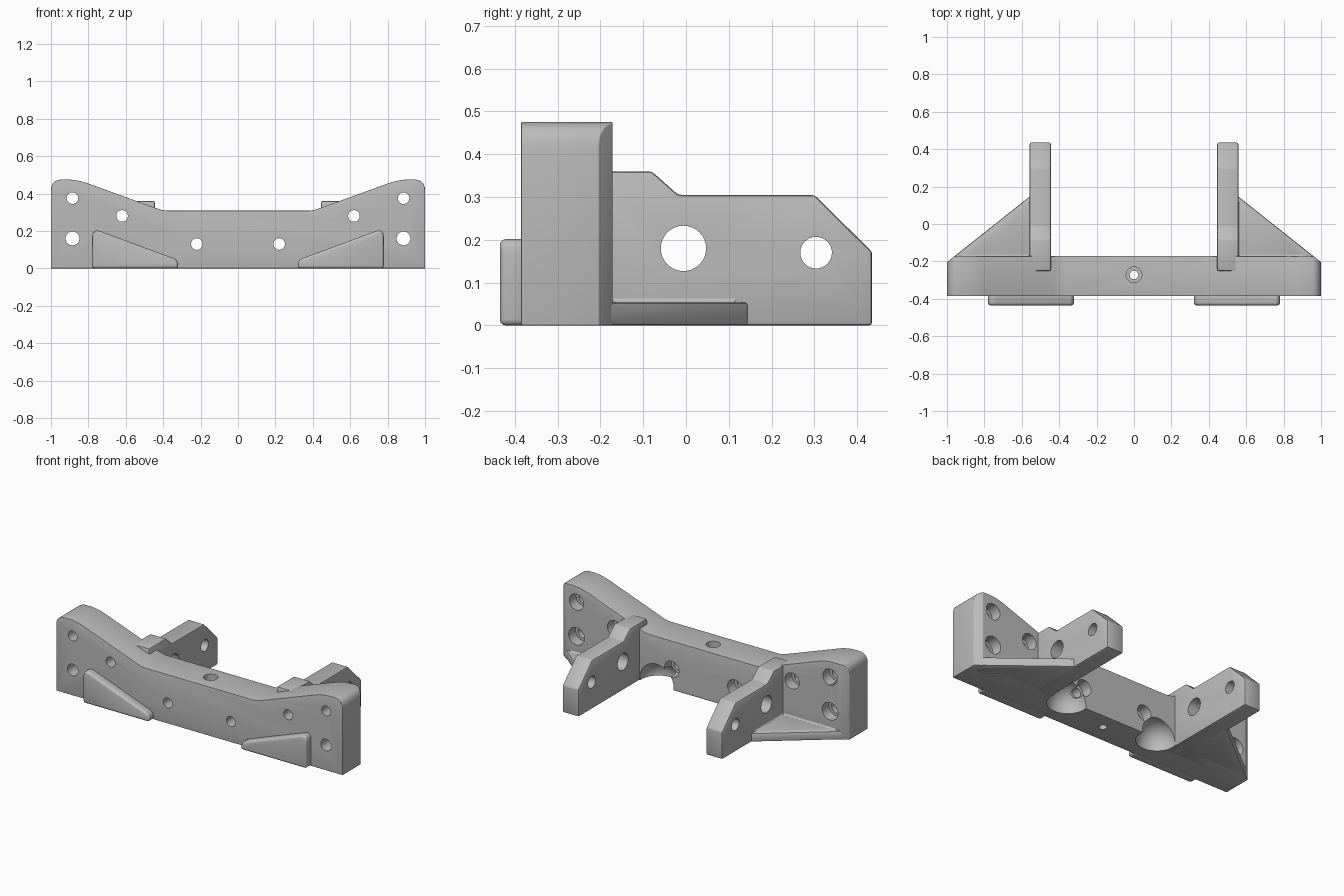
import bpy, bmesh, math
from mathutils import Vector, Matrix

if "Cube" in bpy.data.objects:
    bpy.data.objects.remove(bpy.data.objects["Cube"], do_unlink=True)

GREY = (0.5, 0.5, 0.5, 1)
mat = bpy.data.materials.new("plain grey")
mat.use_nodes = True
mat.diffuse_color = GREY
mat.node_tree.nodes["Principled BSDF"].inputs["Base Color"].default_value = GREY


def new_object(name, bm):
    bmesh.ops.recalc_face_normals(bm, faces=bm.faces)
    mesh = bpy.data.meshes.new(name)
    bm.to_mesh(mesh)
    bm.free()
    mesh.materials.append(mat)
    obj = bpy.data.objects.new(name, mesh)
    bpy.context.collection.objects.link(obj)
    return obj


def apply(obj, mod):
    bpy.context.view_layer.objects.active = obj
    bpy.ops.object.modifier_apply(modifier=mod.name)


def rounded(points):
    """Turn (a, b, radius) corners into an outline with rounded corners."""
    out = []
    for i, (a, b, r) in enumerate(points):
        p = Vector((a, b))
        if r == 0:
            out.append(p)
            continue
        before = p + (Vector(points[i - 1][:2]) - p).normalized() * r
        after = p + (Vector(points[(i + 1) % len(points)][:2]) - p).normalized() * r
        for k in range(7):
            t = k / 6
            out.append(before * (1 - t) ** 2 + p * 2 * t * (1 - t) + after * t * t)
    return out


def prism(name, outline, axis, start, end, bevel=0.0, cuts=(), segments=3):
    """Extrude an outline along an axis, trim it by planes and soften its edges."""
    place = {"x": lambda p, d: (d, p[0], p[1]),
             "y": lambda p, d: (p[0], d, p[1]),
             "z": lambda p, d: (p[0], p[1], d)}[axis]
    bm = bmesh.new()
    face = bm.faces.new([bm.verts.new(place(p, start)) for p in outline])
    ext = bmesh.ops.extrude_face_region(bm, geom=[face])
    shift = Vector(place((0, 0), end - start))
    bmesh.ops.translate(bm, vec=shift, verts=[v for v in ext["geom"] if isinstance(v, bmesh.types.BMVert)])
    for point, normal in cuts:
        res = bmesh.ops.bisect_plane(bm, geom=bm.verts[:] + bm.edges[:] + bm.faces[:],
                                     plane_co=point, plane_no=normal, clear_outer=True)
        bmesh.ops.holes_fill(bm, edges=[e for e in bm.edges if e.is_boundary])
    obj = new_object(name, bm)
    if bevel:
        mod = obj.modifiers.new("soft_edges", "BEVEL")
        mod.width, mod.segments = bevel, segments
        mod.limit_method, mod.angle_limit = "ANGLE", math.radians(32)
        apply(obj, mod)
    return obj


def subtract(obj, bm):
    cutter = new_object("cutter", bm)
    cutter.hide_render = True
    mod = obj.modifiers.new("cut", "BOOLEAN")
    mod.operation, mod.solver, mod.object = "DIFFERENCE", "EXACT", cutter
    apply(obj, mod)
    bpy.data.objects.remove(cutter, do_unlink=True)


def drill(obj, centre, axis, radius, depth, radius_end=None):
    """Cut a round hole; centre is the middle of the hole."""
    turn = {"x": Matrix.Rotation(math.pi / 2, 4, "Y"),
            "y": Matrix.Rotation(-math.pi / 2, 4, "X"),
            "z": Matrix.Identity(4)}[axis]
    bm = bmesh.new()
    bmesh.ops.create_cone(bm, cap_ends=True, segments=32, radius1=radius,
                          radius2=radius_end or radius, depth=depth,
                          matrix=Matrix.Translation(centre) @ turn)
    subtract(obj, bm)


def smooth(obj):
    bpy.ops.object.select_all(action="DESELECT")
    obj.select_set(True)
    bpy.context.view_layer.objects.active = obj
    bpy.ops.object.shade_smooth_by_angle(angle=math.radians(30))


# Main beam: low middle, raised ends, back corners trimmed on a slant
half = [(1, 0, 0), (1, 0.475, 0.06), (0.86, 0.475, 0.06), (0.4, 0.308, 0.03)]
outline = rounded(half + [(-x, z, r) for x, z, r in reversed(half)])
trims = [((s * 0.56, 0.145, 0), (s * 0.345, 0.435, 0)) for s in (1, -1)]
beam = prism("main_beam", outline, "y", -0.385, -0.172, 0.016, trims)

# Screw holes with wider seats at the back
for s in (1, -1):
    for x, z, r, seat in ((0.885, 0.375, 0.031, 0.05), (0.885, 0.16, 0.037, 0.055),
                          (0.62, 0.28, 0.031, 0.05), (0.22, 0.13, 0.031, 0.05)):
        drill(beam, (s * x, -0.28, z), "y", r, 0.4)
        drill(beam, (s * x, -0.17, z), "y", seat, 0.14)
    # Domed pocket in the underside beside each arm
    bm = bmesh.new()
    bmesh.ops.create_uvsphere(bm, u_segments=32, v_segments=16, radius=0.12,
                              matrix=Matrix.Translation((s * 0.325, -0.19, 0.015)))
    subtract(beam, bm)

# Centre hole from the top
drill(beam, (0, -0.272, 0.15), "z", 0.023, 0.5)
drill(beam, (0, -0.272, 0.3), "z", 0.042, 0.1)
smooth(beam)

# Side parts, made once for each side
arm_side = [(-0.25, 0), (0.435, 0), (0.435, 0.172), (0.3, 0.305), (-0.018, 0.305),
            (-0.08, 0.36), (-0.25, 0.36)]
pad_shape = [(0.32, 0, 0), (0.78, 0, 0), (0.78, 0.215, 0.05), (0.32, 0.045, 0.03)]
gusset_shape = [(0.5, -0.25), (0.97, -0.25), (0.97, -0.18), (0.56, 0.145), (0.5, 0.145)]
for s, side in ((1, "left"), (-1, "right")):
    arm = prism(side + "_arm", arm_side, "x", s * 0.445, s * 0.558, 0.008, segments=2)
    drill(arm, (s * 0.5, -0.006, 0.18), "x", 0.053, 0.3)
    drill(arm, (s * 0.5, 0.304, 0.17), "x", 0.037, 0.3)
    smooth(arm)

    gusset = prism(side + "_gusset", [(s * x, y) for x, y in gusset_shape], "z", 0, 0.054,
                   0.008, segments=2)
    smooth(gusset)

    # Small coves where the gusset meets the arm and the beam
    cove = rounded([(0, 0, 0), (0.022, 0, 0), (0.003, 0.003, 0.01), (0, 0.022, 0)])
    arm_cove = prism(side + "_arm_cove", [(s * (0.556 + a), 0.052 + b) for a, b in cove],
                     "y", -0.18, 0.115)
    beam_cove = prism(side + "_beam_cove", [(-0.174 + a, 0.052 + b) for a, b in cove],
                      "x", s * 0.55, s * 0.925)
    smooth(arm_cove)
    smooth(beam_cove)

    pad = prism(side + "_front_pad", [(s * p.x, p.y) for p in rounded(pad_shape)],
                "y", -0.435, -0.37, 0.014)
    smooth(pad)
